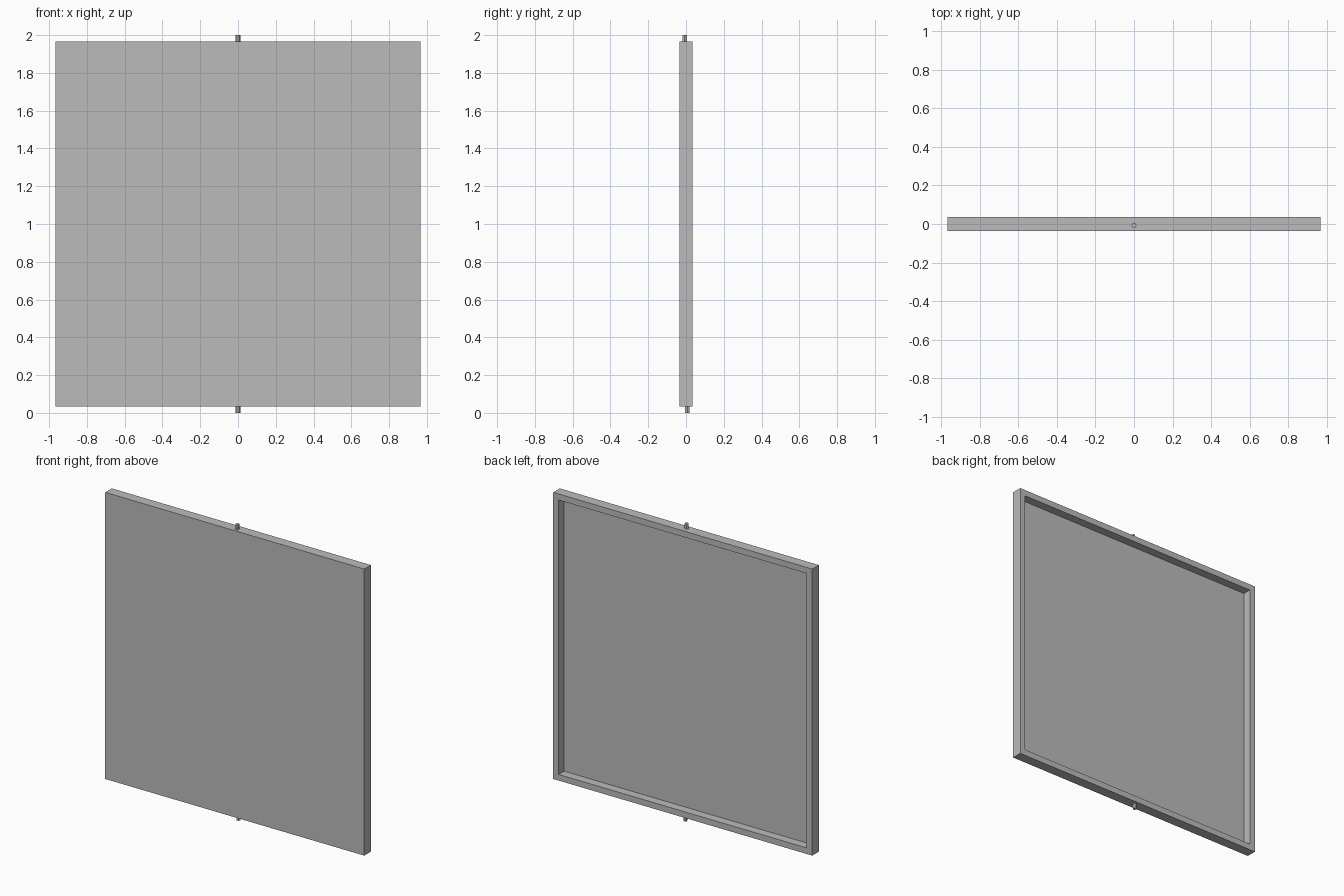
import bpy, bmesh
from math import radians
from mathutils import Matrix, Vector

HALF = 0.966      # half width of the square panel
MID = 1.0         # height of the panel centre
DEPTH = 0.07      # panel thickness
RIM = 0.058       # width of the rim on the back
RECESS = 0.058    # depth of the hollow back

if "Cube" in bpy.data.objects:
    bpy.data.objects.remove(bpy.data.objects["Cube"])

grey = bpy.data.materials.new("plain grey")
grey.use_nodes = True
grey.diffuse_color = (0.5, 0.5, 0.5, 1)
grey.node_tree.nodes["Principled BSDF"].inputs["Base Color"].default_value = (0.5, 0.5, 0.5, 1)


def add_object(name, bm):
    mesh = bpy.data.meshes.new(name)
    bm.to_mesh(mesh)
    bm.free()
    mesh.materials.append(grey)
    obj = bpy.data.objects.new(name, mesh)
    bpy.context.collection.objects.link(obj)
    return obj


# Square door panel, hollowed from the back to leave a rim
bm = bmesh.new()
bmesh.ops.create_cube(bm, size=1)
bmesh.ops.scale(bm, vec=(2 * HALF, DEPTH, 2 * HALF), verts=bm.verts)
bmesh.ops.translate(bm, vec=(0, 0, MID), verts=bm.verts)
bm.normal_update()
back = [f for f in bm.faces if f.normal.y > 0.9]
bmesh.ops.inset_region(bm, faces=back, thickness=RIM)
floor = bmesh.ops.extrude_discrete_faces(bm, faces=back)["faces"][0]
bmesh.ops.translate(bm, vec=(0, -RECESS, 0), verts=floor.verts)
bmesh.ops.recalc_face_normals(bm, faces=bm.faces)
add_object("panel", bm)


# Six-sided pivot pins, set slightly off the centre line
def add_pin(name, y, z):
    bm = bmesh.new()
    place = Matrix.Translation(Vector((0, y, z))) @ Matrix.Rotation(radians(90), 4, "Z")
    bmesh.ops.create_cone(bm, cap_ends=True, segments=6, radius1=0.013,
                          radius2=0.013, depth=1 - HALF, matrix=place)
    add_object(name, bm)


pin_mid = (1 + HALF) / 2
add_pin("top_pin", -0.007, MID + pin_mid)
add_pin("bottom_pin", 0.007, MID - pin_mid)
